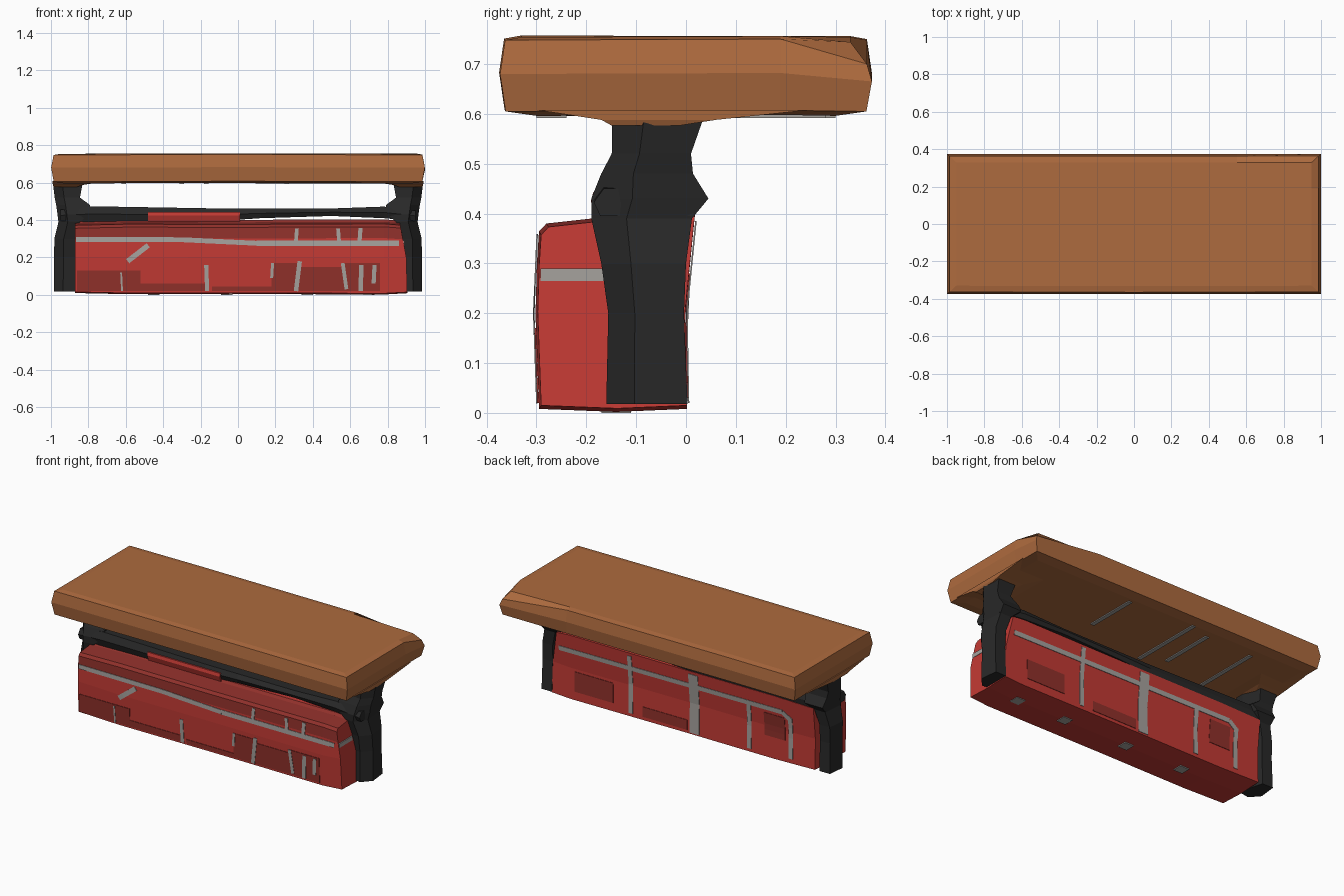
import bpy, bmesh, math
from mathutils import Vector

if "Cube" in bpy.data.objects:
    bpy.data.objects.remove(bpy.data.objects["Cube"])

def mat(name, r, g, b):
    m = bpy.data.materials.new(name)
    m.diffuse_color = (r, g, b, 1)
    m.use_nodes = True
    m.node_tree.nodes["Principled BSDF"].inputs["Base Color"].default_value = m.diffuse_color
    return m

WOOD = mat("warm_wood", .42, .145, .048)
BLACK = mat("charcoal", .021, .021, .021)
RED = mat("bright_brick", .54, .042, .034)
DARK = mat("dark_brick", .28, .030, .024)
MORTAR = mat("grey_mortar", .38, .36, .34)

def finish(name, bm, mats):
    bmesh.ops.recalc_face_normals(bm, faces=bm.faces)
    me = bpy.data.meshes.new(name)
    bm.to_mesh(me)
    bm.free()
    for m in mats:
        me.materials.append(m)
    ob = bpy.data.objects.new(name, me)
    bpy.context.collection.objects.link(ob)
    return ob

def loft(name, rings, *mats, rule=None):
    """Skin equal-length rings and cap both ends."""
    bm = bmesh.new()
    vs = [[bm.verts.new(p) for p in r] for r in rings]
    n = len(vs[0])
    for a, b in zip(vs, vs[1:]):
        for i in range(n):
            j = (i + 1) % n
            bm.faces.new((a[i], a[j], b[j], b[i]))
    bm.faces.new(vs[0])
    bm.faces.new(vs[-1])
    if rule:
        for f in bm.faces:
            f.material_index = rule(f.calc_center_median())
    return finish(name, bm, mats)

def rect(z, x0, x1, y0, y1):
    return [(x0, y0, z), (x1, y0, z), (x1, y1, z), (x0, y1, z)]

# Table top: bulging slab with a lightly worn rear right corner
def slab_ring(z, hx, hy, chip=0):
    return [(-hx, -hy, z), (0, -hy - .002, z + .003), (hx, -hy, z), (hx, .19, z + .002),
            (hx, hy, z - chip), (.55, hy, z), (-.5, hy, z + .002), (-hx, hy, z)]

loft("table_top", [slab_ring(.596, .93, .30), slab_ring(.605, .985, .362),
                   slab_ring(.68, .999, .373, .015), slab_ring(.748, .986, .363, .048),
                   slab_ring(.754, .95, .33, .01)], WOOD)

# Legs with swollen joints and wooden wedges where they meet the top
LEG = [(.018, .872, .985, -.160, .003), (.20, .872, .983, -.156, -.004),
       (.30, .870, .982, -.170, .000), (.39, .845, .960, -.190, .012),
       (.43, .800, .965, -.190, .045), (.48, .790, .972, -.170, .014),
       (.52, .845, .980, -.149, .010), (.60, .830, .990, -.148, .038)]
WEDGE = [(.577, .86, .985, -.15, -.01), (.588, .83, .990, -.17, .06), (.608, .70, .992, -.30, .25)]

def leg_ring(s, z, x0, x1, y0, y1):
    ym = y0 + (y1 - y0) * .35
    return [(s * x, y, z) for x, y in
            ((x0, y0 + .012), (x1 - .05, y0), (x1, ym), (x1 - .012, y1), (x0 + .03, y1), (x0, ym))]

for s, side in ((-1, "left"), (1, "right")):
    loft(side + "_leg", [leg_ring(s, *r) for r in LEG], BLACK)
    loft(side + "_wedge", [[(s * x, y, z) for x, y, z in rect(*r)] for r in WEDGE], WOOD)

# Brick body: one profile swept along x, front top band darker
PROFILE = [(-.295, .012), (-.302, .20), (-.299, .30), (-.295, .36), (-.28, .376), (-.18, .387),
           (-.165, .40), (.018, .40), (-.002, .20), (.002, .012), (-.14, .006)]

def body_ring(x, dz, squash, slant=0):
    return [(x - slant * max(0, z - .17), y * squash, z + dz * (1 if z > .2 else -1)) for y, z in PROFILE]

loft("brick_body", [body_ring(-.872, -.004, .99), body_ring(-.6, .002, 1), body_ring(0, .001, 1),
                    body_ring(.78, .004, 1), body_ring(.905, -.003, .985, .18)],
     RED, DARK, rule=lambda c: int(c.z > .30 and c.y < -.17 and abs(c.x) < .86))

# Stretcher bar resting over the bricks, thinner on the right half
BAR = [(-.95, .395, .455), (-.80, .39, .474), (-.1, .395, .462), (.12, .41, .462),
       (.5, .422, .462), (.78, .41, .472), (.95, .395, .45)]
loft("stretcher", [[(x, -.172, z0), (x, -.185, (z0 + z1) / 2), (x, -.165, z1),
                    (x, .005, z1), (x, .02, (z0 + z1) / 2), (x, .014, z0)] for x, z0, z1 in BAR], BLACK)
loft("stretcher_brick", [[(x, -.180, .392), (x, -.191, .425), (x, -.186, .443), (x, -.172, .443),
                          (x, -.172, .392)] for x in (-.48, .01)], RED)

# Painted plates that follow the front or the back of the body
def surface(face, z, lift):
    if face == "front":
        y = -.295 - .007 * min(1, z / .2) + .007 * max(0, z - .2) / .16
        return y - lift
    y = .002 - .004 * min(1, z / .2) + .020 * max(0, z - .2) / .2
    return y + lift

def plates(name, face, quads, material, lift):
    """Each quad is (x0, z0, x1, z1, half_width): a stroke from one point to another."""
    bm = bmesh.new()
    for x0, z0, x1, z1, w in quads:
        d = Vector((x1 - x0, z1 - z0)).normalized() * w
        steps = 4
        row = []
        for i in range(steps + 1):
            t = i / steps
            x, z = x0 + (x1 - x0) * t, z0 + (z1 - z0) * t
            row.append([bm.verts.new((x + k * d.y, surface(face, z - k * d.x, lift), z - k * d.x))
                        for k in (-1, 1)])
        for a, b in zip(row, row[1:]):
            f = bm.faces.new((a[0], a[1], b[1], b[0]))
            f.normal_update()
            if (f.normal.y > 0) == (face == "front"):
                f.normal_flip()
    # thin closed plates
    geo = bmesh.ops.extrude_face_region(bm, geom=bm.faces[:])
    dy = .003 if face == "front" else -.003
    for v in geo["geom"]:
        if isinstance(v, bmesh.types.BMVert):
            v.co.y += dy
    finish(name, bm, [material])

plates("front_dark_bricks", "front", [
    (-.69, .02, -.69, .13, .17), (-.34, .02, -.34, .06, .18), (.02, .02, .02, .045, .16),
    (.26, .02, .26, .17, .08), (.45, .02, .45, .15, .12), (.66, .02, .66, .17, .10)], DARK, .003)
plates("front_mortar", "front", [
    (-.865, .297, -.3, .295, .013), (-.3, .295, .1, .276, .013), (.1, .276, .86, .276, .014),
    (-.59, .18, -.48, .265, .014), (-.165, .02, -.17, .16, .011), (.18, .09, .185, .17, .008),
    (.31, .02, .33, .18, .012), (.58, .03, .56, .17, .010), (.655, .02, .66, .16, .012),
    (.725, .06, .73, .16, .011), (-.62, .02, -.625, .12, .005), (.31, .29, .315, .355, .010),
    (.54, .29, .535, .355, .010), (.65, .29, .655, .358, .011)], MORTAR, .005)
plates("back_dark_bricks", "back", [
    (.62, .06, .62, .18, .13), (.14, .03, .14, .09, .15), (-.60, .14, -.60, .28, .07)], DARK, .003)
plates("back_mortar", "back", [
    (.85, .305, -.66, .315, .014), (-.66, .315, -.71, .28, .014), (-.71, .29, -.71, .04, .014),
    (.37, .03, .37, .385, .014), (-.06, .02, -.06, .385, .032), (-.43, .03, -.43, .31, .014)], MORTAR, .005)

# Mortar wrapping the right end, and pale strokes underneath the body and top
def slab(name, x0, x1, y0, y1, z0, z1):
    loft(name, [rect(z0, x0, x1, y0, y1), rect(z1, x0, x1, y0, y1)], MORTAR)

slab("right_end_mortar", .882, .890, -.292, -.165, .265, .290)
for i, (x, y, h) in enumerate([(.26, .12, .16), (.26, -.27, .03), (-.17, .07, .23),
                               (-.30, .085, .17), (-.61, .03, .22)]):
    slab(f"underside_stroke_{i}", x - .012, x + .012, y - h, y + h, .592, .598)
for i, x in enumerate((-.45, -.06, .37, .7)):
    slab(f"base_stroke_{i}", x - .03, x + .03, -.17, -.11, 0, .008)
